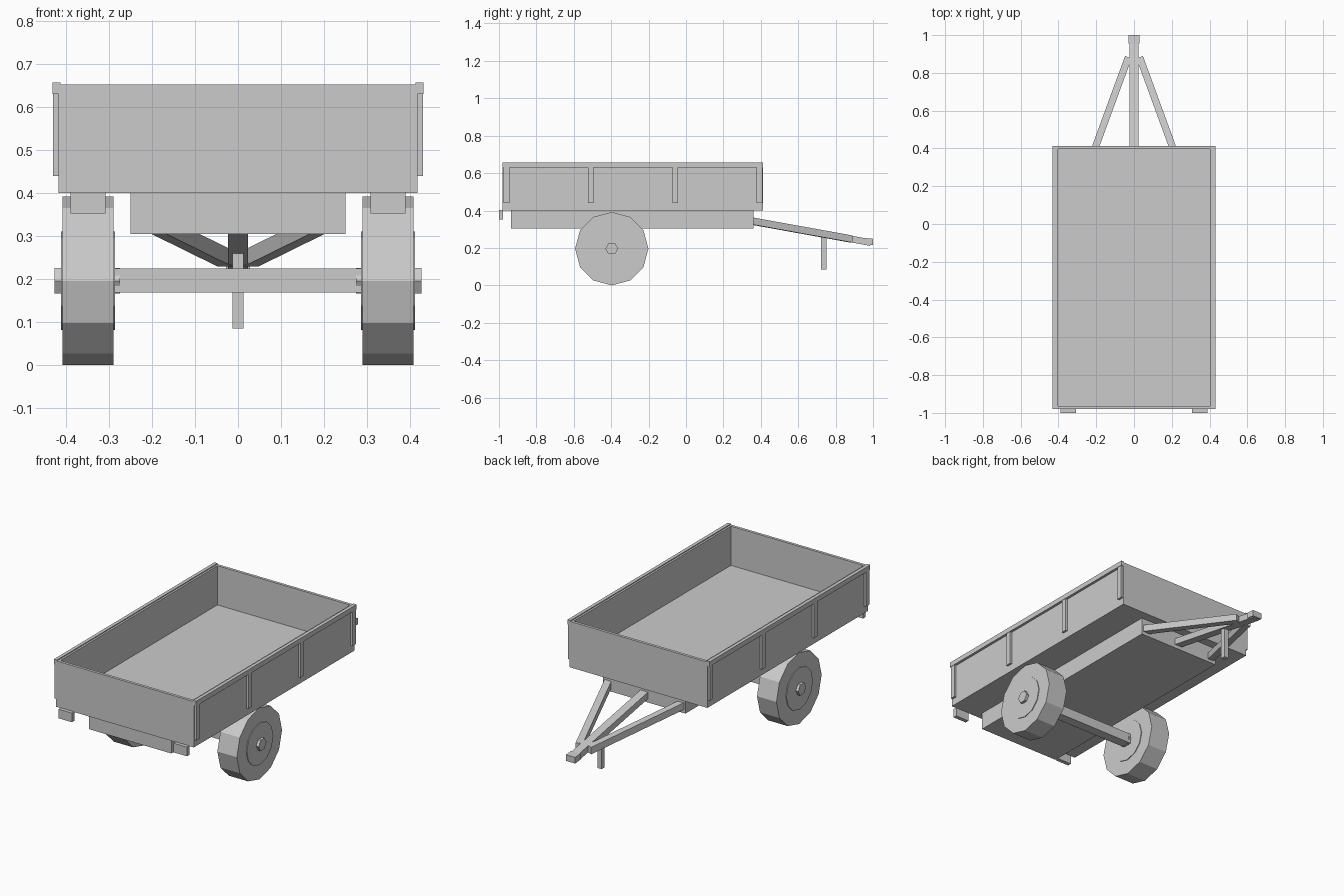
import bpy, bmesh, math
from mathutils import Vector

if "Cube" in bpy.data.objects:
    bpy.data.objects.remove(bpy.data.objects["Cube"])


def new_object(name, bm):
    bmesh.ops.recalc_face_normals(bm, faces=bm.faces)
    mesh = bpy.data.meshes.new(name)
    bm.to_mesh(mesh)
    bm.free()
    ob = bpy.data.objects.new(name, mesh)
    bpy.context.collection.objects.link(ob)
    return ob


def box(name, lo, hi):
    lo, hi = Vector(lo), Vector(hi)
    bm = bmesh.new()
    bmesh.ops.create_cube(bm, size=1)
    for v in bm.verts:
        v.co = Vector(v.co[i] * (hi[i] - lo[i]) + (lo[i] + hi[i]) / 2 for i in range(3))
    return new_object(name, bm)


def beam(name, a, b, width, height):
    # upright rectangular section swept from a to b, ends cut square in plan
    a, b = Vector(a), Vector(b)
    d = (b - a).normalized()
    side = d.cross(Vector((0, 0, 1))).normalized() * width / 2
    up = Vector((0, 0, height / 2))
    bm = bmesh.new()
    rings = [[bm.verts.new(p + s * side + t * up)
              for s, t in ((-1, -1), (1, -1), (1, 1), (-1, 1))] for p in (a, b)]
    for r in rings:
        bm.faces.new(r)
    for i in range(4):
        j = (i + 1) % 4
        bm.faces.new((rings[0][i], rings[0][j], rings[1][j], rings[1][i]))
    return new_object(name, bm)


def disc(name, x0, x1, radius, sides):
    # flat-sided cylinder along x on the axle line
    bm = bmesh.new()
    rings = [[bm.verts.new((x, WHEEL_Y + radius * math.cos(2 * math.pi * i / sides),
                            WHEEL_Z + radius * math.sin(2 * math.pi * i / sides)))
              for i in range(sides)] for x in (x0, x1)]
    for r in rings:
        bm.faces.new(r)
    for i in range(sides):
        j = (i + 1) % sides
        bm.faces.new((rings[0][i], rings[0][j], rings[1][j], rings[1][i]))
    return new_object(name, bm)


def mirror(ob):
    ob.modifiers.new("mirror", 'MIRROR')
    return ob


WHEEL_Y, WHEEL_Z = -0.397, 0.196

# open cargo tray: inset the top and push the floor down
tray = box("cargo_tray", (-0.418, -0.98, 0.40), (0.418, 0.412, 0.652))
bm = bmesh.new()
bm.from_mesh(tray.data)
top = max(bm.faces, key=lambda f: f.calc_center_median().z)
bmesh.ops.inset_region(bm, faces=[top], thickness=0.022)
for v in top.verts:
    v.co.z = 0.437
# duplicate the inset outline with walls down to the floor
outer = [v for v in bm.verts if v.co.z > 0.6]
bm.free()
bm = bmesh.new()
bm.from_mesh(tray.data)
bm.faces.ensure_lookup_table()
top = max(bm.faces, key=lambda f: f.calc_center_median().z)
bmesh.ops.inset_region(bm, faces=[top], thickness=0.022)
floor = bmesh.ops.extrude_discrete_faces(bm, faces=[top])["faces"][0]
for v in floor.verts:
    v.co.z = 0.437
bm.to_mesh(tray.data)
bm.free()

# side rails and stakes
mirror(box("side_rail", (0.413, -0.98, 0.63), (0.432, 0.412, 0.657)))
for i in range(4):
    y = -0.96 + 0.451 * i
    mirror(box(f"side_stake_{i + 1}", (0.416, y - 0.015, 0.44), (0.43, y + 0.015, 0.632)))

# chassis, axle and tail lamps
box("chassis", (-0.25, -0.935, 0.305), (0.25, 0.362, 0.402))
box("axle", (-0.295, WHEEL_Y - 0.027, 0.169), (0.295, WHEEL_Y + 0.027, 0.224))
mirror(box("tail_lamp", (0.308, -1.0, 0.352), (0.39, -0.978, 0.402)))

# wheels
mirror(disc("tyre", 0.29, 0.408, 0.196, 12))
mirror(disc("wheel_disc", 0.286, 0.412, 0.115, 12))
mirror(disc("hub", 0.274, 0.427, 0.034, 6))

# drawbar with two braces, coupler and prop stand
beam("drawbar", (0, 0.34, 0.348), (0, 0.985, 0.229), 0.046, 0.036)
mirror(beam("drawbar_brace", (0.225, 0.35, 0.344), (0.03, 0.883, 0.248), 0.037, 0.038))
beam("coupler", (0, 0.955, 0.236), (0, 1.0, 0.232), 0.056, 0.034)
box("prop_stand", (-0.013, 0.723, 0.085), (0.013, 0.75, 0.27))
